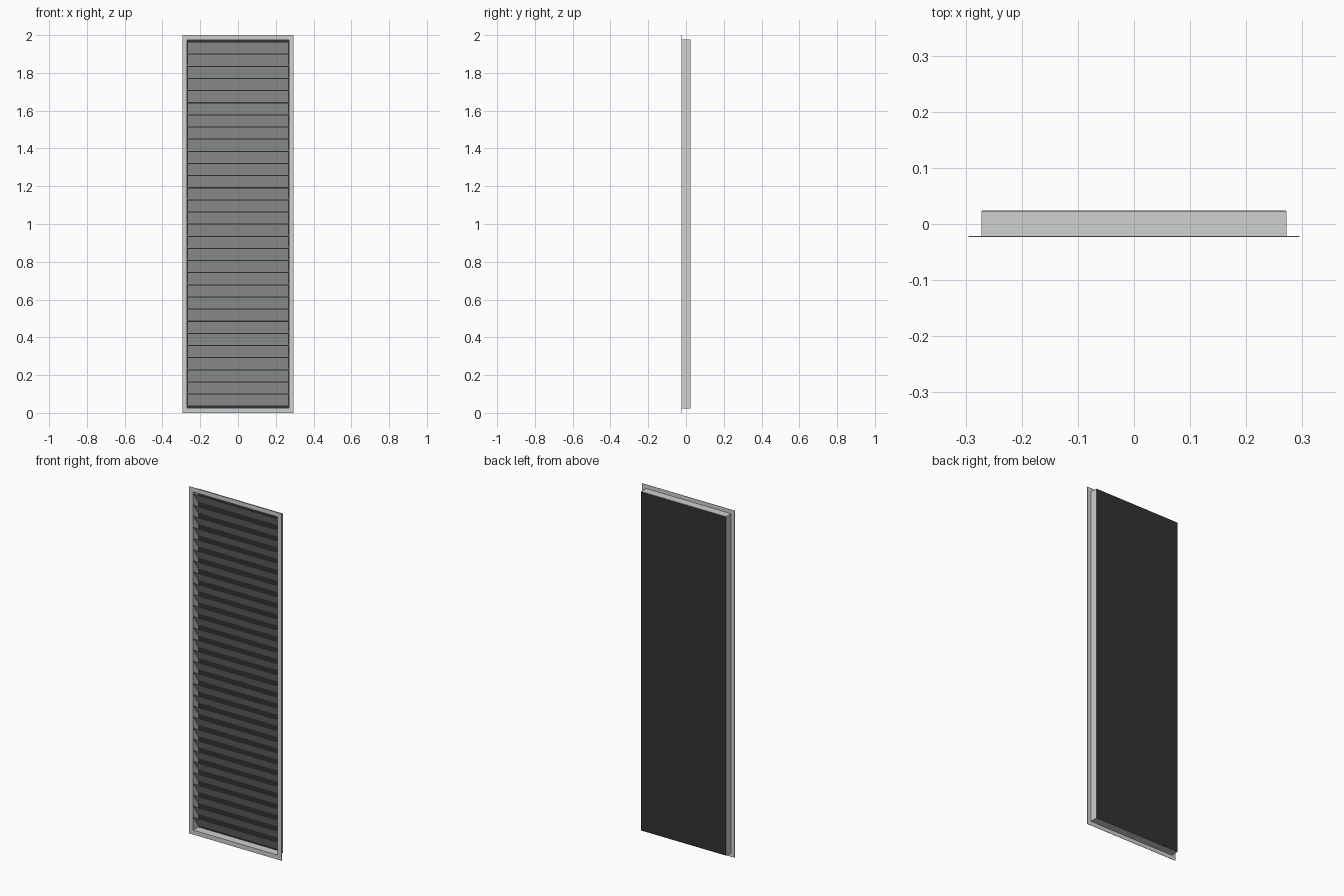
import bpy
import bmesh

cube = bpy.data.objects.get("Cube")
if cube:
    bpy.data.objects.remove(cube, do_unlink=True)

HALF_W, HEIGHT = 0.295, 2.0
SLATS = 30
BOTTOM, TOP = 0.038, 1.966


def material(name, color):
    mat = bpy.data.materials.new(name)
    mat.use_nodes = True
    rgba = (*color, 1)
    mat.diffuse_color = rgba
    mat.node_tree.nodes["Principled BSDF"].inputs["Base Color"].default_value = rgba
    return mat


def finish(name, bm, mat):
    bmesh.ops.recalc_face_normals(bm, faces=bm.faces)
    mesh = bpy.data.meshes.new(name)
    bm.to_mesh(mesh)
    bm.free()
    mesh.materials.append(mat)
    obj = bpy.data.objects.new(name, mesh)
    bpy.context.collection.objects.link(obj)
    return obj


def bridge(bm, a, b):
    for i in range(len(a)):
        j = (i + 1) % len(a)
        bm.faces.new((a[i], a[j], b[j], b[i]))


def rectangle(bm, inset, y):
    w = HALF_W - inset
    return [bm.verts.new((x, y, z)) for x, z in
            ((-w, inset), (w, inset), (w, HEIGHT - inset), (-w, HEIGHT - inset))]


metal = material("pale grey metal", (0.62, 0.64, 0.63))
black = material("black backing", (0.032, 0.032, 0.032))

# Frame: flange and box walls as one profile run around the rectangle
profile = [(0, -0.0235), (0, -0.0215), (0.023, -0.0215), (0.023, 0.0225),
           (0.0245, 0.024), (0.026, 0.024), (0.026, -0.0235)]
bm = bmesh.new()
loops = [rectangle(bm, inset, y) for inset, y in profile]
for i, loop in enumerate(loops):
    bridge(bm, loop, loops[(i + 1) % len(loops)])
finish("frame", bm, metal)

# Backing panel closing the box
bm = bmesh.new()
front, back = rectangle(bm, 0.0242, 0.0232), rectangle(bm, 0.0242, 0.0245)
bridge(bm, front, back)
bm.faces.new(front)
bm.faces.new(back)
finish("back_panel", bm, black)

# One sloping slat, high at the front and low at the back, repeated upwards
pitch = (TOP - BOTTOM) / SLATS
rise = pitch - 0.003
section = [(-0.0225, rise), (-0.021, rise), (0.021, 0), (0.0195, 0)]
bm = bmesh.new()
width = HALF_W - 0.0265
ends = [[bm.verts.new((x, y, BOTTOM + z)) for y, z in section]
        for x in (-width, width)]
bridge(bm, *ends)
for end in ends:
    bm.faces.new(end)
slats = finish("slats", bm, metal)
array = slats.modifiers.new("repeat", "ARRAY")
array.count = SLATS
array.use_relative_offset = False
array.use_constant_offset = True
array.constant_offset_displace = (0, 0, pitch)
